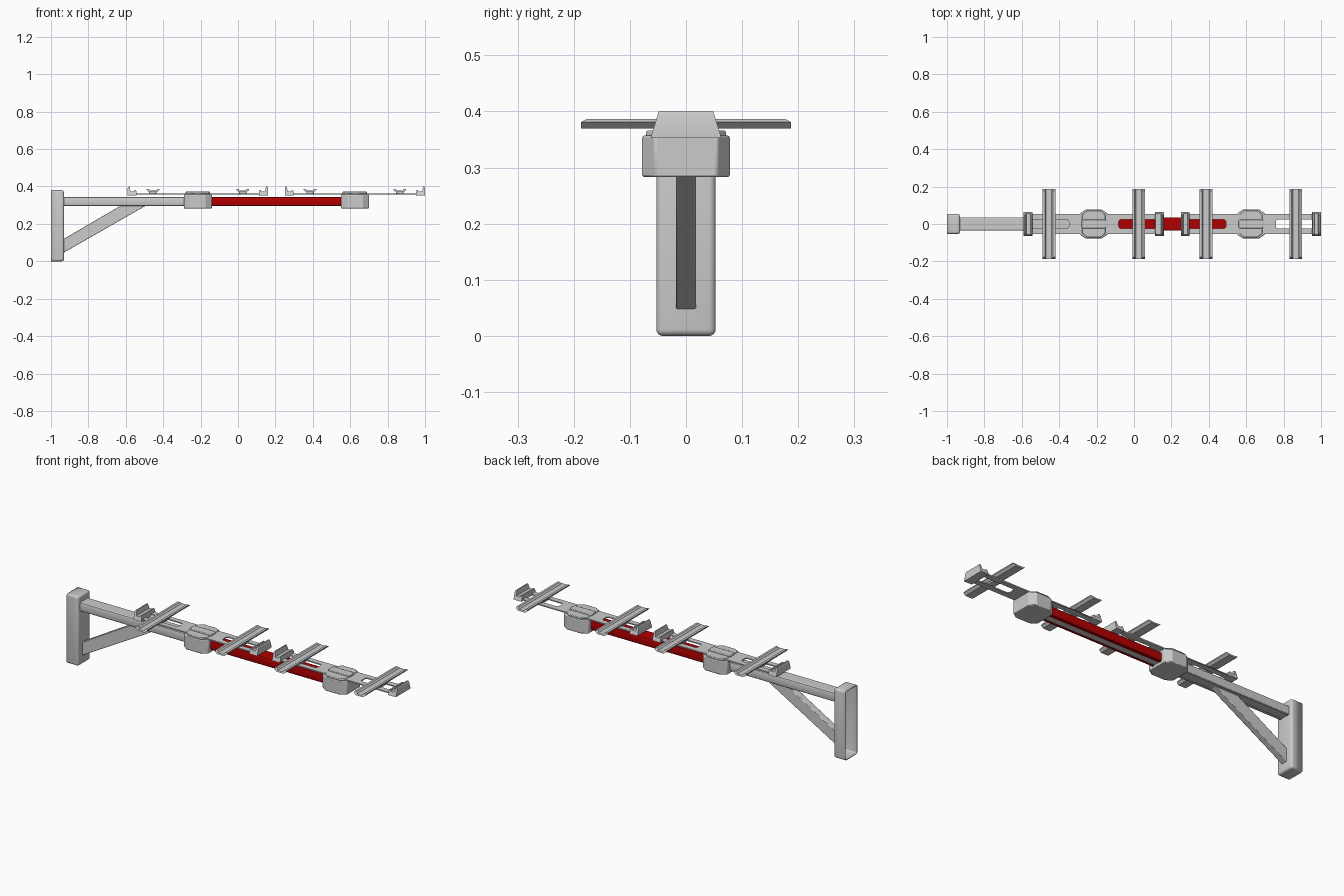
import bpy, bmesh, math

if "Cube" in bpy.data.objects:
    bpy.data.objects.remove(bpy.data.objects["Cube"])

red = bpy.data.materials.new("red_paint")
red.diffuse_color = (0.45, 0.0, 0.0, 1)
red.use_nodes = True
red.node_tree.nodes["Principled BSDF"].inputs["Base Color"].default_value = red.diffuse_color


def finish(name, bm, bevel=0, segments=3, mat=None):
    bmesh.ops.recalc_face_normals(bm, faces=bm.faces)
    me = bpy.data.meshes.new(name)
    bm.to_mesh(me)
    bm.free()
    ob = bpy.data.objects.new(name, me)
    bpy.context.collection.objects.link(ob)
    if mat:
        me.materials.append(mat)
    if bevel:
        m = ob.modifiers.new("bevel", "BEVEL")
        m.width, m.segments, m.limit_method = bevel, segments, "ANGLE"
        m.angle_limit = math.radians(40)
    bpy.context.view_layer.objects.active = ob
    ob.select_set(True)
    bpy.ops.object.shade_smooth_by_angle(angle=math.radians(30))
    ob.select_set(False)
    return ob


def prism(name, pts, axis, a, b, shape=None, **kw):
    """Extrude a 2D outline along an axis; shape(v) may adjust each vertex."""
    bm = bmesh.new()
    place = {"x": lambda p, t: (t, p[0], p[1]),
             "y": lambda p, t: (p[0], t, p[1]),
             "z": lambda p, t: (p[0], p[1], t)}[axis]
    lo = [bm.verts.new(place(p, a)) for p in pts]
    hi = [bm.verts.new(place(p, b)) for p in pts]
    bm.faces.new(lo)
    bm.faces.new(hi[::-1])
    n = len(pts)
    for i in range(n):
        bm.faces.new((lo[i], lo[(i + 1) % n], hi[(i + 1) % n], hi[i]))
    if shape:
        for v in bm.verts:
            shape(v.co)
    return finish(name, bm, **kw)


def rect(x0, x1, y0, y1):
    return [(x0, y0), (x1, y0), (x1, y1), (x0, y1)]


def rounded(x0, x1, y0, y1, r, n=5):
    pts = []
    for k, (cx, cy) in enumerate([(x1 - r, y1 - r), (x0 + r, y1 - r),
                                  (x0 + r, y0 + r), (x1 - r, y0 + r)]):
        for i in range(n + 1):
            t = math.pi / 2 * (k + i / n)
            pts.append((cx + r * math.cos(t), cy + r * math.sin(t)))
    return pts


# Wall post: shell, open towards the wall
bm = bmesh.new()
bmesh.ops.create_cube(bm, size=1)
for v in bm.verts:
    v.co = (-0.965 + v.co.x * 0.07, v.co.y * 0.106, 0.19 + v.co.z * 0.38)
back = [f for f in bm.faces if f.calc_center_median().x < -0.99]
bmesh.ops.delete(bm, geom=back, context="FACES")
bmesh.ops.bevel(bm, geom=[e for e in bm.edges if not e.is_boundary],
                offset=0.012, segments=4, profile=0.5, affect="EDGES")
post = finish("wall_post", bm)
sol = post.modifiers.new("wall", "SOLIDIFY")
sol.thickness, sol.offset = 0.005, -1

# Horizontal beam: channel with a slot below, grey then red, around a core
half = [(0.018, 0.300), (0.018, 0.295), (0.030, 0.295), (0.034, 0.298), (0.036, 0.304),
        (0.036, 0.336), (0.034, 0.342), (0.029, 0.345)]
channel = half + [(-y, z) for y, z in reversed(half)]
prism("beam_inner", channel, "x", -0.935, -0.2)
prism("beam_red", channel, "x", -0.2, 0.62, mat=red)
prism("beam_core", rect(-0.0178, 0.0178, 0.297, 0.34), "x", -0.93, 0.61)

# Diagonal brace
prism("brace", [(-0.935, 0.045), (-0.935, 0.118), (-0.62, 0.302), (-0.485, 0.302)],
      "y", -0.018, 0.018, bevel=0.003, segments=2)

# Two carriers, each with clamp, slotted plate, cross arms and end stops
for side, cx in (("left", -0.215), ("right", 0.625)):
    # Slotted plate
    cu = bpy.data.curves.new("plate", "CURVE")
    cu.dimensions, cu.fill_mode, cu.extrude = "2D", "BOTH", 0.003
    outlines = [rect(-0.372, 0.372, -0.053, 0.053)]
    outlines += [rounded(a, a + 0.212, -0.024, 0.024, 0.014) for a in (-0.345, 0.133)]
    for pts in outlines:
        sp = cu.splines.new("POLY")
        sp.points.add(len(pts) - 1)
        sp.use_cyclic_u = True
        for p, q in zip(sp.points, pts):
            p.co = (*q, 0, 1)
    plate = bpy.data.objects.new(side + "_slotted_plate", cu)
    bpy.context.collection.objects.link(plate)
    plate.location = (cx, 0, 0.360)

    # Clamp body with cut corners, top lip and raised bridge
    def octagon(a, b, c, d):
        return [(cx + x, y) for x, y in [(-a, -c), (-b, -d), (b, -d), (a, -c),
                                         (a, c), (b, d), (-b, d), (-a, c)]]
    prism(side + "_clamp_body", octagon(0.075, 0.042, 0.056, 0.078), "z", 0.283, 0.357,
          bevel=0.004, segments=2)
    prism(side + "_clamp_lip", octagon(0.062, 0.036, 0.05, 0.071), "z", 0.355, 0.366,
          bevel=0.003, segments=2)
    prism(side + "_clamp_bridge", rounded(cx - 0.066, cx + 0.066, -0.024, 0.024, 0.01),
          "z", 0.36, 0.372, bevel=0.003, segments=2)

    for tag, s in (("inner", -1), ("outer", 1)):
        # Cross arm: shallow flared channel with bevelled ends
        ax = cx + s * 0.24
        arm = [(-0.034, 0.387), (-0.034, 0.381), (-0.022, 0.370), (0.022, 0.370),
               (0.034, 0.381), (0.034, 0.387), (0.022, 0.387), (0.015, 0.378),
               (-0.015, 0.378), (-0.022, 0.387)]

        def slope_end(co):
            if co.z > 0.382:
                co.y *= 0.176 / 0.187
        prism(f"{side}_{tag}_cross_arm", [(ax + x, z) for x, z in arm], "y",
              -0.187, 0.187, shape=slope_end)
        prism(f"{side}_{tag}_arm_foot", rounded(ax - 0.02, ax + 0.02, -0.034, 0.034, 0.008),
              "z", 0.361, 0.372)

        # End stop: L-shaped bracket narrowing upwards
        ex = cx + s * 0.375
        stop = [(0, 0.353), (0, 0.392), (-0.004, 0.400), (-0.010, 0.400),
                (-0.015, 0.374), (-0.036, 0.374), (-0.038, 0.381), (-0.045, 0.381),
                (-0.048, 0.366), (-0.048, 0.353)]

        def taper(co):
            co.y *= 1 - max(0, co.z - 0.353) * 4.8
        prism(f"{side}_{tag}_end_stop", [(ex + s * x, z) for x, z in stop], "y",
              -0.063, 0.063, shape=taper)
